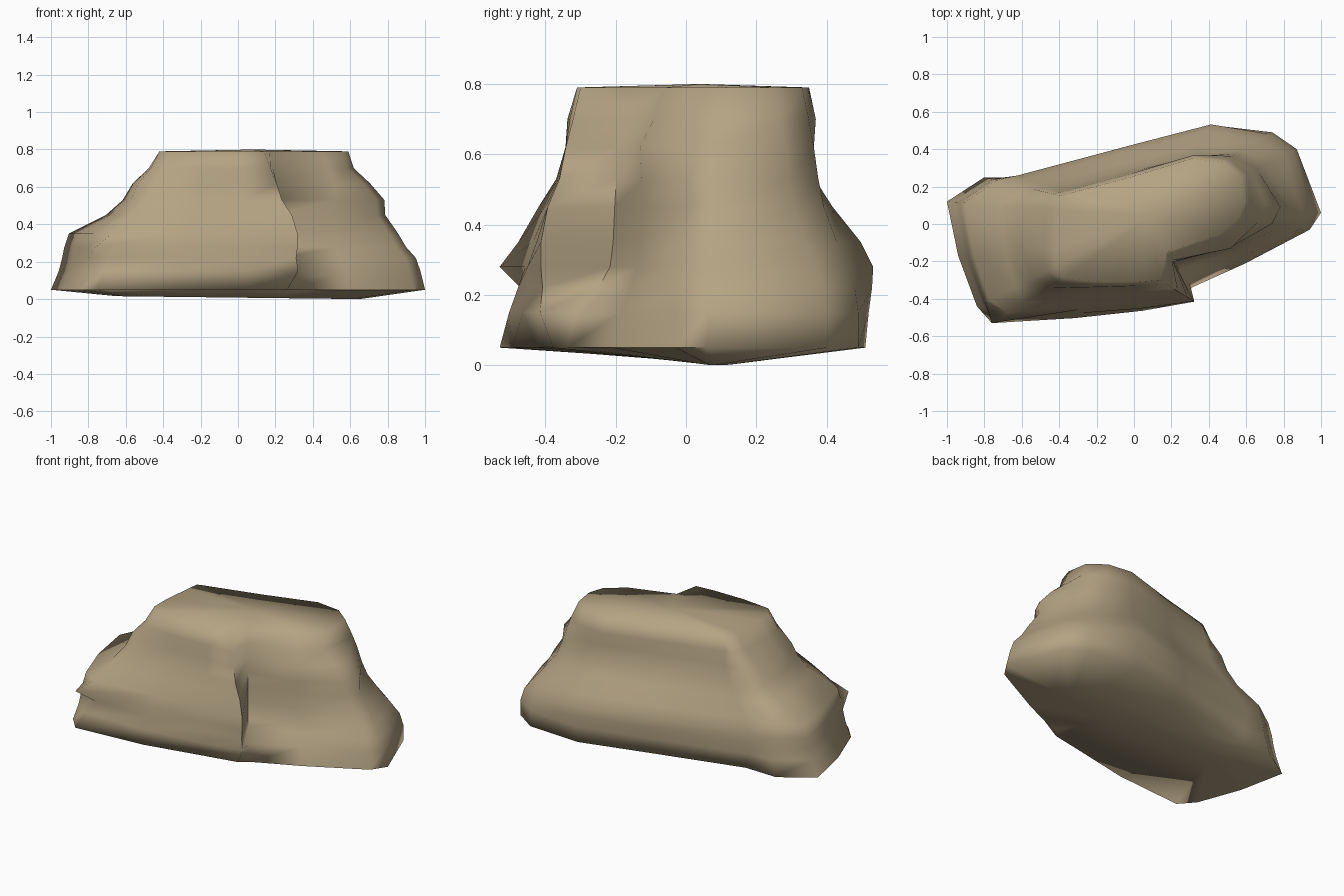
import bpy
import bmesh
import math
from mathutils import Vector

# Remove the default object
default_object = bpy.data.objects.get("Cube")
if default_object:
    bpy.data.objects.remove(default_object, do_unlink=True)


def make_material(name, colour):
    material = bpy.data.materials.new(name)
    material.use_nodes = True
    material.diffuse_color = colour
    shader = material.node_tree.nodes["Principled BSDF"]
    shader.inputs["Base Color"].default_value = colour
    shader.inputs["Roughness"].default_value = 0.9
    return material


# Heights of the contour lines
heights = [.05, .15, .22, .28, .35, .45, .53, .62, .70, .79]

# How far each side has moved from the foot outline to the summit outline
profiles = {
    "left_end": [0, .07, .10, .12, .16, .49, .64, .73, .89, 1],
    "left_corner": [0, .12, .25, 0, .22, .46, .67, .78, .90, 1],
    "front": [.12, .08, .20, .30, .40, .57, .75, .85, .87, 1],
    "ledge": [.30, .04, .18, .12, .28, .48, .68, .80, .87, 1],
    "buttress": [.35, .04, .10, .06, .06, .22, .50, .65, .82, 1],
    "recess": [.15, .25, .55, .70, .74, .76, .78, .80, .90, 1],
    "notch": [.05, .22, .40, .50, .55, .60, .58, .56, .80, 1],
    "right_end": [0, .06, .12, .25, .35, .52, .53, .72, .93, 1],
    "right_corner": [0, 0, .06, .20, .38, .61, .71, .79, .88, 1],
    "back_corner": [0, -.06, -.12, -.14, .08, .58, .90, .93, .88, 1],
    "back": [.06, -.07, -.10, -.10, .10, .45, .70, .82, .88, 1],
}

# Each corner: side, foot position, summit position
corners = [
    ("left_end", (-1, .12), (-.4, .08)),
    ("left_end", (-.94, -.17), (-.42, -.13)),
    ("left_end", (-.84, -.44), (-.42, -.23)),
    ("left_corner", (-.76, -.53), (-.37, -.29)),
    ("front", (-.33, -.52), (-.18, -.31)),
    ("ledge", (.05, -.47), (.02, -.31)),
    ("buttress", (.33, -.42), (.14, -.3)),
    ("recess", (.34, -.37), (.17, -.15)),
    ("notch", (.6, -.22), (.45, -.06)),
    ("right_end", (.94, -.03), (.56, .03)),
    ("right_end", (1, .06), (.59, .12)),
    ("right_corner", (.87, .4), (.57, .25)),
    ("right_corner", (.74, .49), (.47, .33)),
    ("back_corner", (.4, .51), (.31, .35)),
    ("back", (0, .41), (-.02, .25)),
    ("back", (-.6, .25), (-.36, .16)),
    ("left_end", (-.8, .25), (-.39, .15)),
]


def bridge(mesh, lower, upper):
    count = len(lower)
    for i in range(count):
        j = (i + 1) % count
        mesh.faces.new((lower[i], lower[j], upper[j], upper[i]))


mesh = bmesh.new()

# Sides of the rock, one contour per height
rings = []
for level, height in enumerate(heights):
    ring = []
    for side, foot, summit in corners:
        place = Vector(foot).lerp(Vector(summit), profiles[side][level])
        ring.append(mesh.verts.new((place.x, place.y, height)))
    rings.append(ring)
for lower, upper in zip(rings, rings[1:]):
    bridge(mesh, lower, upper)

# Shallow keel underneath
keel = []
for vertex in rings[0]:
    x, y = vertex.co.x * .65, vertex.co.y * .12 + .07
    keel.append(mesh.verts.new((x, y, .008 - .012 * x)))
bridge(mesh, keel, rings[0])
mesh.faces.new(list(reversed(keel)))

# Nearly flat summit
summit_centre = mesh.verts.new((.08, .04, .8))
top = rings[-1]
for i in range(len(top)):
    mesh.faces.new((top[i], top[(i + 1) % len(top)], summit_centre))

lowest = min(vertex.co.z for vertex in mesh.verts)
for vertex in mesh.verts:
    vertex.co.z -= lowest
bmesh.ops.recalc_face_normals(mesh, faces=mesh.faces)

rock_data = bpy.data.meshes.new("rock")
mesh.to_mesh(rock_data)
mesh.free()
rock = bpy.data.objects.new("rock", rock_data)
bpy.context.collection.objects.link(rock)
rock_data.materials.append(make_material("sandstone", (.46, .37, .23, 1)))

# Soft, weathered shading over all but the sharpest edges
bpy.ops.object.select_all(action="DESELECT")
rock.select_set(True)
bpy.context.view_layer.objects.active = rock
bpy.ops.object.shade_smooth_by_angle(angle=math.radians(92))
